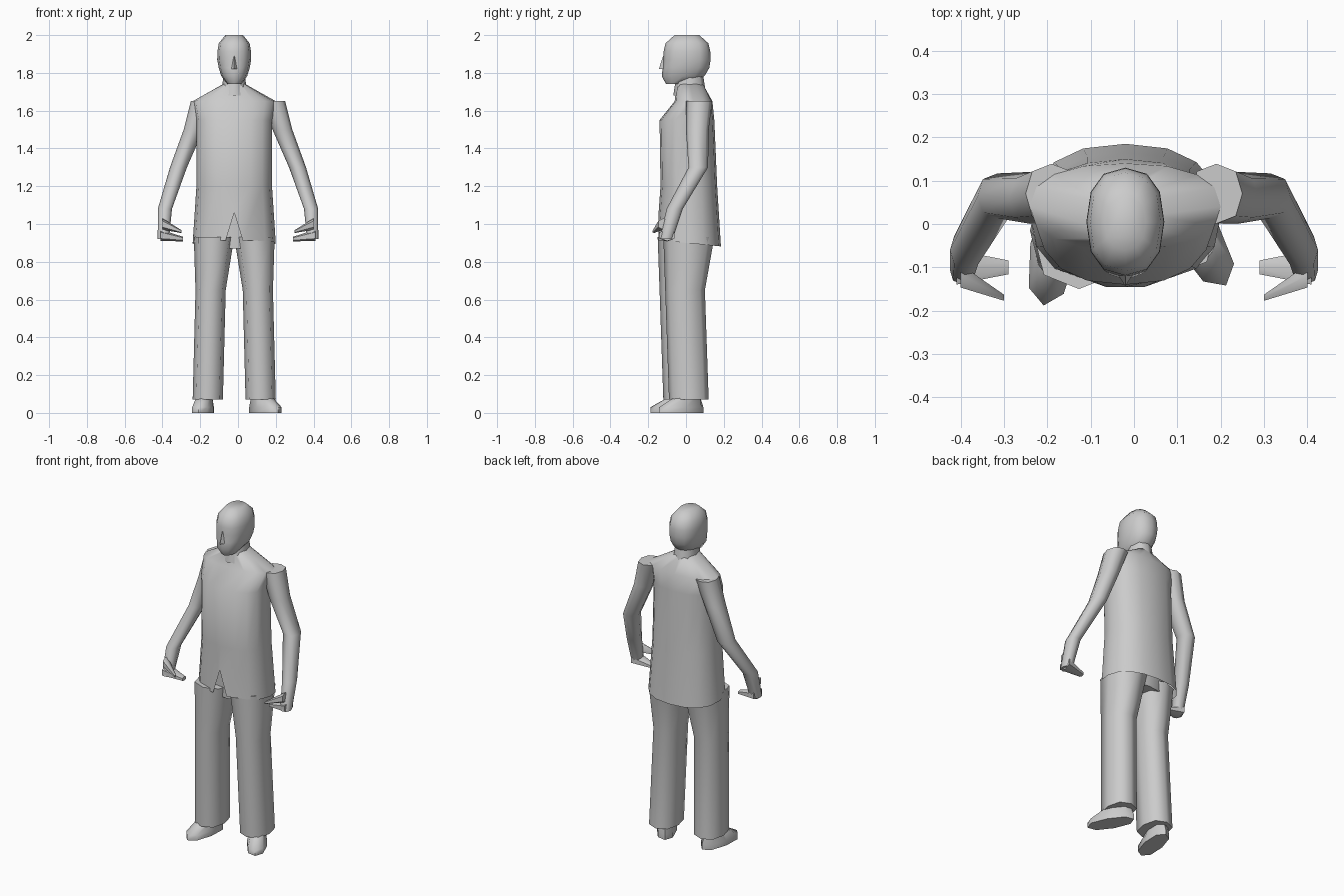
import bpy, bmesh, math

if "Cube" in bpy.data.objects:
    bpy.data.objects.remove(bpy.data.objects["Cube"], do_unlink=True)

# The single plain colour
grey = bpy.data.materials.new("plain_grey")
grey.use_nodes = True
colour = (.6, .6, .6, 1)
grey.diffuse_color = colour
grey.node_tree.nodes["Principled BSDF"].inputs["Base Color"].default_value = colour

MIDDLE = -.02  # body centre line


def soften(value, power):
    return math.copysign(abs(value) ** power, value)


def loft(name, rings, sides=8, sideways=False, power=.85, open_start=False, adjust=None):
    """Skin elliptical rings given as (x, y, z, half width, half depth)."""
    bm = bmesh.new()
    loops = []
    for x, y, z, width, depth in rings:
        loop = []
        for step in range(sides):
            turn = math.tau * step / sides
            u = width * soften(math.cos(turn), power)
            v = depth * soften(math.sin(turn), power)
            place = (x, y + v, z + u) if sideways else (x + u, y + v, z)
            loop.append(bm.verts.new(place))
        loops.append(loop)
    for low, high in zip(loops, loops[1:]):
        for here in range(sides):
            after = (here + 1) % sides
            bm.faces.new((low[here], low[after], high[after], high[here]))
    if not open_start:
        bm.faces.new(loops[0])
    bm.faces.new(loops[-1])
    if adjust:
        adjust(loops[0])
    bmesh.ops.recalc_face_normals(bm, faces=bm.faces)
    mesh = bpy.data.meshes.new(name)
    bm.to_mesh(mesh)
    bm.free()
    mesh.materials.append(grey)
    part = bpy.data.objects.new(name, mesh)
    bpy.context.collection.objects.link(part)
    bpy.ops.object.select_all(action="DESELECT")
    part.select_set(True)
    bpy.context.view_layer.objects.active = part
    bpy.ops.object.shade_smooth_by_angle(angle=math.radians(55))
    return part


def taper(points, start, end, depth=1):
    """Rings along a path whose width changes evenly from start to end."""
    rings = []
    for index, point in enumerate(points):
        width = start + (end - start) * index / (len(points) - 1)
        rings.append((*point, width, width * depth))
    return rings


def mirrored(points, side):
    return [(side * x, y, z) for x, y, z in points]


# Jacket: the hem dips at the back and opens in a notch at the front
def cut_hem(hem):
    for vert in hem:
        vert.co.z -= vert.co.y / 10
    front = len(hem) * 3 // 4
    hem[front].co.z = 1.06
    for side in (-1, 1):
        flap = hem[front + side].co
        flap.x = MIDDLE + side * .045
        flap.y = hem[front].co.y


jacket = [
    (.9, .02, .22, .165),
    (1.2, .015, .2, .15),
    (1.55, .005, .2, .145),
    (1.65, .04, .22, .1),
    (1.74, .02, .06, .07),
]
loft("jacket", [(MIDDLE, y, z, width, depth) for z, y, width, depth in jacket],
     sides=16, open_start=True, adjust=cut_hem)

# Trousers and shoes: the left side stands slightly further back
seat = [(MIDDLE, .01, .87), (MIDDLE, .02, 1.1)]
loft("trouser_seat", taper(seat, .15, .17, depth=.65), sides=12)

for name, side in (("left", 1), ("right", -1)):
    stride = side * .015
    loft(name + "_trouser_leg", [
        (MIDDLE + side * .14, stride, .07, .08, .105),
        (MIDDLE + side * .125, stride - .02, .65, .08, .105),
        (MIDDLE + side * .107, stride, .93, .107, .135),
    ], power=.8)
    shoe = loft(name + "_shoe", [
        (0, 0, 0, .055, .135),
        (0, 0, .03, .055, .135),
        (0, .05, .1, .04, .06),
    ])
    shoe.location = (MIDDLE + side * .165, stride - .04, 0)
    shoe.rotation_euler.z = math.radians(10 + 20 * side)

# Neck
neck = [(MIDDLE, .02, 1.68), (MIDDLE, .02, 1.8)]
loft("neck", taper(neck, .07, .055, depth=1.25))

# Head: a rounded block that narrows and comes forward towards the chin
head = []
levels = 7
for level in range(levels):
    height = (2 * level / (levels - 1) - 1) * .95
    jaw = max(0, -height)
    girth = (1 - abs(height) ** 3) ** (1 / 3)
    head.append((
        MIDDLE,
        .005 - jaw * jaw * .05,
        1.87 + height * .13 / .95,
        .09 * girth * (1 - jaw / 4),
        .125 * girth,
    ))
loft("head", head, sides=12)

# Nose
nose = [(MIDDLE, -.115, 1.82), (MIDDLE, -.11, 1.89)]
loft("nose", taper(nose, .018, .007, depth=1.6), sides=4)

# Arms and hands
arm = [
    (.19, .07, 1.65),
    (.235, .06, 1.5),
    (.315, .065, 1.3),
    (.387, -.06, 1.08),
    (.395, -.105, .92),
]
fingers = [(.41, -.1, .94), (.29, -.1, .92)]
thumb = [(.4, -.12, 1), (.3, -.17, .96)]

for name, side in (("left", 1), ("right", -1)):
    loft(name + "_arm", taper(mirrored(arm, side), .06, .03, depth=1.15))
    loft(name + "_fingers", taper(mirrored(fingers, side), .03, .012, depth=1.5),
         sides=6, sideways=True)
    loft(name + "_thumb", taper(mirrored(thumb, side), .03, .008),
         sides=6, sideways=True)
